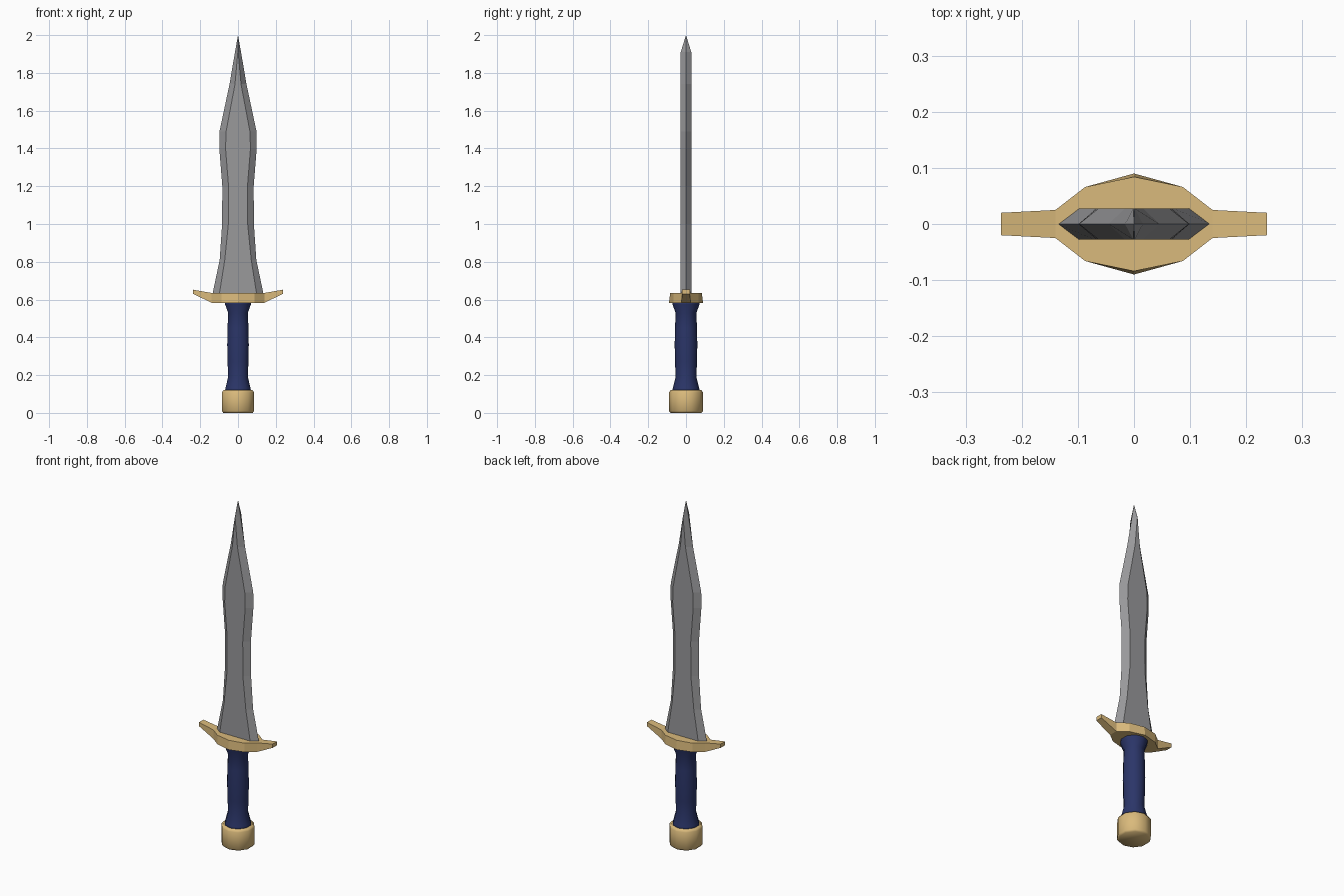
import bpy, bmesh, math

cube = bpy.data.objects.get("Cube")
if cube:
    bpy.data.objects.remove(cube, do_unlink=True)


def material(name, rgb):
    mat = bpy.data.materials.new(name)
    mat.use_nodes = True
    mat.diffuse_color = (*rgb, 1)
    mat.node_tree.nodes["Principled BSDF"].inputs["Base Color"].default_value = (*rgb, 1)
    return mat


def loft(name, rings, mat, smooth=False):
    """Skin a run of equal-length rings and close both ends."""
    bm = bmesh.new()
    loops = [[bm.verts.new(p) for p in ring] for ring in rings]
    for low, high in zip(loops, loops[1:]):
        for i in range(len(low)):
            j = (i + 1) % len(low)
            bm.faces.new((low[i], low[j], high[j], high[i]))
    bm.faces.new(loops[0])
    bm.faces.new(loops[-1])
    bmesh.ops.remove_doubles(bm, verts=bm.verts, dist=0.0005)
    bmesh.ops.recalc_face_normals(bm, faces=bm.faces)
    for face in bm.faces:
        face.smooth = smooth
    mesh = bpy.data.meshes.new(name)
    bm.to_mesh(mesh)
    bm.free()
    mesh.materials.append(mat)
    obj = bpy.data.objects.new(name, mesh)
    bpy.context.collection.objects.link(obj)
    return obj


def round_ring(r, z, sides=10):
    turn = [math.pi / 2 + math.tau * i / sides for i in range(sides)]
    return [(r * math.cos(a), r * math.sin(a), z) for a in turn]


def blade_ring(z, edge, flat, t=0.028):
    return [(edge, 0, z), (flat, t, z), (-flat, t, z),
            (-edge, 0, z), (-flat, -t, z), (flat, -t, z)]


def guard_ring(x, top_y, low_y, z0, z1):
    return [(x, -low_y, z0), (x, low_y, z0), (x, top_y, z1), (x, -top_y, z1)]


steel = material("steel grey", (0.32, 0.32, 0.33))
gold = material("pale gold", (0.70, 0.49, 0.20))
navy = material("navy leather", (0.024, 0.036, 0.14))

# Leaf-shaped blade: height, cutting edge, flat half width
blade = [(0.62, 0.137, 0.10), (0.81, 0.097, 0.07), (1.0, 0.084, 0.051),
         (1.2, 0.083, 0.05), (1.4, 0.099, 0.066), (1.49, 0.098, 0.063),
         (1.74, 0.045, 0.016)]
rings = [blade_ring(*row) for row in blade]
rings += [blade_ring(1.91, 0.016, 0.001), blade_ring(2.0, 0, 0, 0)]
loft("blade", rings, steel)

# Guard with upswept ends, mirrored across x
half = [(0.237, 0.02, 0.02, 0.63, 0.652), (0.14, 0.025, 0.025, 0.583, 0.635),
        (0.087, 0.066, 0.066, 0.583, 0.635)]
rings = [guard_ring(-x, *rest) for x, *rest in half]
rings.append(guard_ring(0, 0.084, 0.09, 0.583, 0.635))
rings += [guard_ring(*row) for row in reversed(half)]
loft("guard", rings, gold)

# Grip flares at both ends
grip = [(0.074, 0.11), (0.070, 0.13), (0.055, 0.19), (0.058, 0.27), (0.060, 0.36),
        (0.058, 0.45), (0.055, 0.53), (0.072, 0.575), (0.074, 0.59)]
loft("grip", [round_ring(*row) for row in grip], navy, smooth=True)

# Pommel
pommel = [(0.082, 0), (0.09, 0.01), (0.09, 0.108), (0.082, 0.12)]
loft("pommel", [round_ring(*row) for row in pommel], gold, smooth=True)
